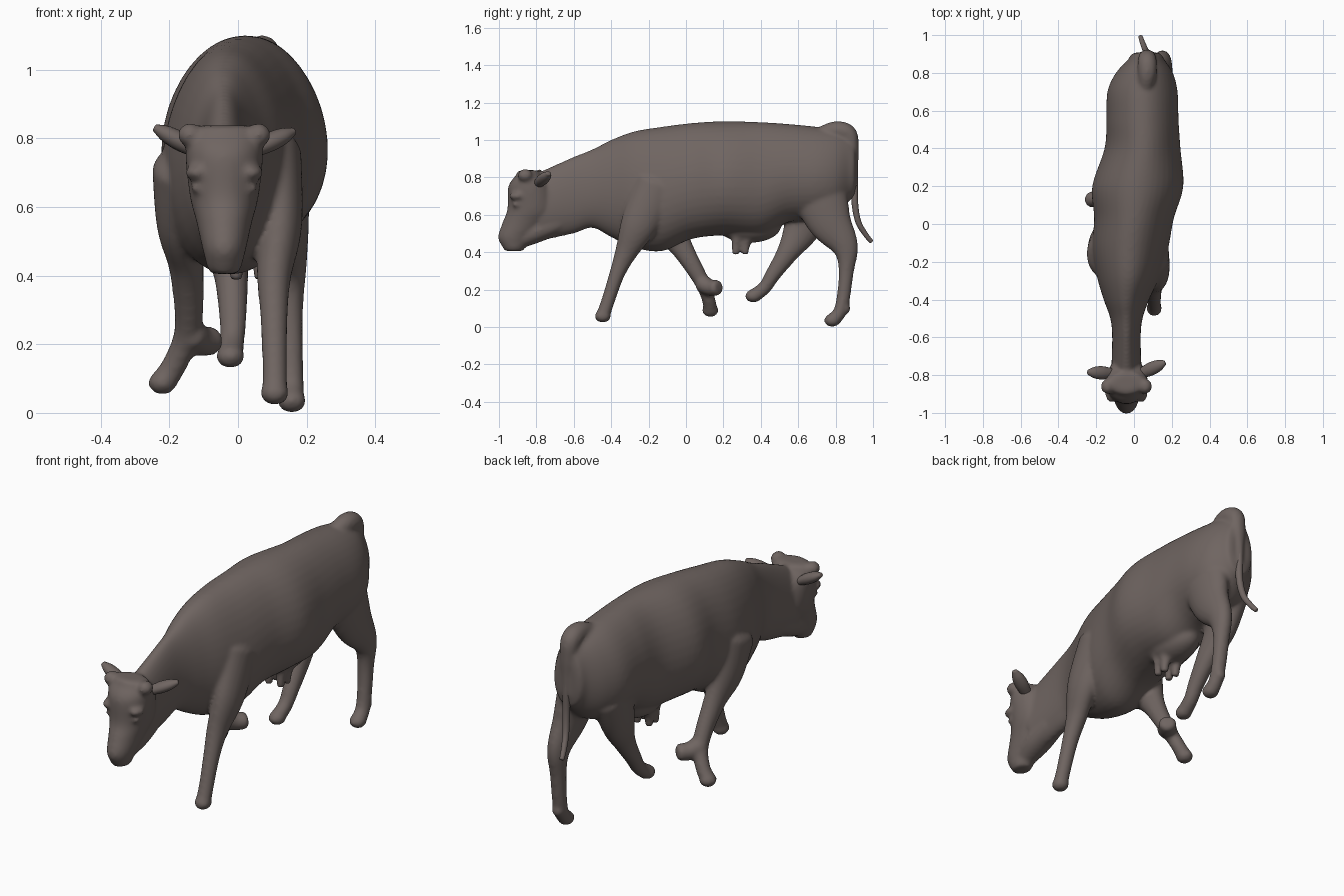
import bpy, bmesh, math
from mathutils import Vector, Matrix

cube = bpy.data.objects.get("Cube")
if cube:
    bpy.data.objects.remove(cube, do_unlink=True)

hide = bpy.data.materials.new("grey_brown_hide")
hide.use_nodes = True
hide.diffuse_color = (.16, .13, .12, 1)
hide.node_tree.nodes["Principled BSDF"].inputs["Base Color"].default_value = hide.diffuse_color


def spline(rows, steps=6):
    """Smooth Catmull-Rom interpolation through rows of equal length."""
    points = [rows[0], *rows, rows[-1]]
    smooth = []
    for before, start, end, after in zip(points, points[1:], points[2:], points[3:]):
        for step in range(steps):
            t = step / steps
            row = []
            for a, b, c, d in zip(before, start, end, after):
                leave, arrive = (c - a) / 2, (d - b) / 2
                rise = c - b
                row.append(b + t * (leave + t * (3 * rise - 2 * leave - arrive
                                                 + t * (leave + arrive - 2 * rise))))
            smooth.append(row)
    return smooth + [list(rows[-1])]


def loft(bm, rows, normal=None, taper=0, reference=(1, 0, 0), sides=40):
    """Join ellipses along rows of x, y, z, half width, half depth; round both ends."""
    rows = spline(rows)
    centres = [Vector(row[:3]) for row in rows]
    last = len(rows) - 1
    rings = []
    for i, (centre, row) in enumerate(zip(centres, rows)):
        width, depth = row[3:]
        along = centres[min(i + 1, last)] - centres[max(i - 1, 0)]
        axis = Vector(normal) if normal else along.normalized()
        across = Vector(reference)
        across = (across - axis * across.dot(axis)).normalized()
        upward = axis.cross(across)
        layers = [(0, 1)]
        if i == 0:
            layers = [(-.4, .6), (-.3, .85), (0, 1)]
        elif i == last:
            layers = [(0, 1), (.3, .85), (.4, .6)]
        for push, scale in layers:
            middle = centre + axis * push * min(width, depth)
            ring = []
            for k in range(sides):
                angle = math.tau * k / sides
                side = width * scale * math.cos(angle) * (1 + taper * math.sin(angle))
                ring.append(bm.verts.new(middle + across * side
                                         + upward * depth * scale * math.sin(angle)))
            rings.append(ring)
    for lower, upper in zip(rings, rings[1:]):
        for k in range(sides):
            j = (k + 1) % sides
            bm.faces.new((lower[k], lower[j], upper[j], upper[k]))
    bm.faces.new(rings[0][::-1])
    bm.faces.new(rings[-1])


def ball(bm, centre, size):
    matrix = Matrix.Translation(centre) @ Matrix.Diagonal((*size, 1))
    bmesh.ops.create_uvsphere(bm, u_segments=24, v_segments=16, radius=1, matrix=matrix)


def finish(name, bm):
    bmesh.ops.recalc_face_normals(bm, faces=bm.faces[:])
    for face in bm.faces:
        face.smooth = True
    mesh = bpy.data.meshes.new(name)
    bm.to_mesh(mesh)
    bm.free()
    mesh.materials.append(hide)
    ob = bpy.data.objects.new(name, mesh)
    bpy.context.collection.objects.link(ob)
    return ob


def trunk_section(y, x, top, bottom, width):
    """Upright cross-section of the trunk, facing along the spine."""
    return x, y, (top + bottom) / 2, width, (top - bottom) / 2


def head_section(z, front, back, width):
    """Level cross-section of the head."""
    return head_x, (front + back) / 2, z, width, (back - front) / 2


def leg(bm, hip, elbow, forearm, knee, fetlock, toe, bulk=1):
    """Leg through its joints, thinning from the hip, with a hoof at the toe."""
    widths = (.085, .067, .05, .04, .036, .038)
    depths = (.13 * bulk, .1 * bulk, .06 * bulk, .041, .036, .038)
    joints = (hip, elbow, forearm, knee, fetlock, toe)
    loft(bm, [(*joint, w, d) for joint, w, d in zip(joints, widths, depths)])
    ball(bm, toe, size=(.042, .044, .035))


head_x = -.04
body = bmesh.new()

# Neck and torso, swaying slightly from side to side
loft(body, [
    trunk_section(y=-.78, x=head_x, top=.83, bottom=.46, width=.08),
    trunk_section(y=-.6, x=head_x, top=.91, bottom=.5, width=.075),
    trunk_section(y=-.5, x=head_x, top=.95, bottom=.53, width=.085),
    trunk_section(y=-.4, x=head_x, top=1, bottom=.48, width=.12),
    trunk_section(y=-.28, x=-.03, top=1.045, bottom=.425, width=.165),
    trunk_section(y=-.13, x=-.02, top=1.07, bottom=.405, width=.2),
    trunk_section(y=.03, x=0, top=1.09, bottom=.47, width=.21),
    trunk_section(y=.2, x=.02, top=1.1, bottom=.49, width=.24),
    trunk_section(y=.4, x=.045, top=1.095, bottom=.49, width=.2),
    trunk_section(y=.55, x=.045, top=1.085, bottom=.56, width=.19),
    trunk_section(y=.7, x=.045, top=1.07, bottom=.57, width=.185),
    trunk_section(y=.8, x=.055, top=1.05, bottom=.6, width=.15),
    trunk_section(y=.87, x=.065, top=1.02, bottom=.67, width=.095),
], normal=(0, 1, 0), taper=.1)

# Head from muzzle to poll, with the lower jaw running into the throat
loft(body, [
    head_section(z=.425, front=-.98, back=-.86, width=.05),
    head_section(z=.48, front=-1.005, back=-.82, width=.064),
    head_section(z=.56, front=-.98, back=-.74, width=.082),
    head_section(z=.63, front=-.955, back=-.7, width=.1),
    head_section(z=.75, front=-.95, back=-.72, width=.113),
    head_section(z=.81, front=-.91, back=-.77, width=.105),
], normal=(0, 0, 1))
loft(body, [(head_x, -.9, .46, .05, .045), (head_x, -.8, .51, .07, .06),
            (head_x, -.68, .56, .065, .06)])
for side in (-1, 1):
    horn_bud = (head_x + side * .1, -.86, .81)
    brow = (head_x + side * .078, -.9, .7)
    eye = (head_x + side * .076, -.9, .655)
    ball(body, horn_bud, size=(.036, .04, .035))
    ball(body, brow, size=(.035, .045, .025))
    ball(body, eye, size=(.022, .03, .016))

# Legs in mid stride
leg(body, hip=(.1, -.15, .75), elbow=(.12, -.25, .55), forearm=(.105, -.32, .4),
    knee=(.105, -.37, .28), fetlock=(.107, -.42, .13), toe=(.107, -.445, .058))
leg(body, hip=(-.165, -.16, .71), elbow=(-.17, -.1, .55), forearm=(-.15, -.02, .42),
    knee=(-.145, .08, .25), fetlock=(-.18, .12, .15), toe=(-.22, .13, .088))
leg(body, hip=(.12, .7, .75), elbow=(.14, .765, .57), forearm=(.15, .85, .43),
    knee=(.15, .857, .3), fetlock=(.155, .83, .1), toe=(.157, .782, .035), bulk=1.2)
leg(body, hip=(-.04, .68, .7), elbow=(-.04, .62, .53), forearm=(-.02, .545, .4),
    knee=(-.015, .465, .28), fetlock=(-.017, .42, .21), toe=(-.022, .36, .165))

# Bent right front knee, dewclaw, udder and tail head
loft(body, [(-.14, .09, .23, .05, .048), (-.11, .13, .21, .045, .044),
            (-.08, .165, .21, .045, .042)])
ball(body, (.155, .855, .1), size=(.03, .025, .03))
ball(body, (.03, .34, .54), size=(.1, .17, .09))
loft(body, [(.06, .72, 1.03, .04, .04), (.07, .8, 1.05, .05, .05), (.07, .865, 1.03, .05, .05),
            (.07, .89, .95, .04, .034), (.07, .897, .86, .028, .024), (.07, .9, .76, .02, .02)])

# Teats
for y in (.265, .315):
    for x in (.065, -.005):
        loft(body, [(x, y + .015, .5, .04, .035), (x, y + .005, .45, .026, .026),
                    (x, y, .395, .02, .02)])

# Fuse the lofts into one skin
skin = finish("body", body)
fuse = skin.modifiers.new("fuse", "REMESH")
fuse.mode = "VOXEL"
fuse.voxel_size = .01
fuse.use_smooth_shade = True
soften = skin.modifiers.new("soften", "SMOOTH")
soften.iterations = 8

# Tail hanging down and flicking back at the tip
tail = bmesh.new()
tail_path = [(.07, .89, .96), (.07, .9, .8), (.07, .903, .66), (.06, .922, .56),
             (.045, .96, .495), (.035, .99, .458)]
loft(tail, [(*point, .022 - .002 * i, .022 - .002 * i) for i, point in enumerate(tail_path)],
     sides=14)
finish("tail", tail)

# Ears, swung a little by the turn of the head
for name, side in (("left_ear", 1), ("right_ear", -1)):
    ear = bmesh.new()
    rows = []
    for reach, thickness in ((0, .022), (.4, .028), (.75, .024), (1, .012)):
        rows.append((head_x + side * (.08 + .12 * reach), -.79 + (.03 + .025 * side) * reach,
                     .765 + (.06 - .005 * side) * reach, thickness, thickness * 1.25))
    loft(ear, rows, reference=(0, 0, 1), sides=16)
    finish(name, ear)
